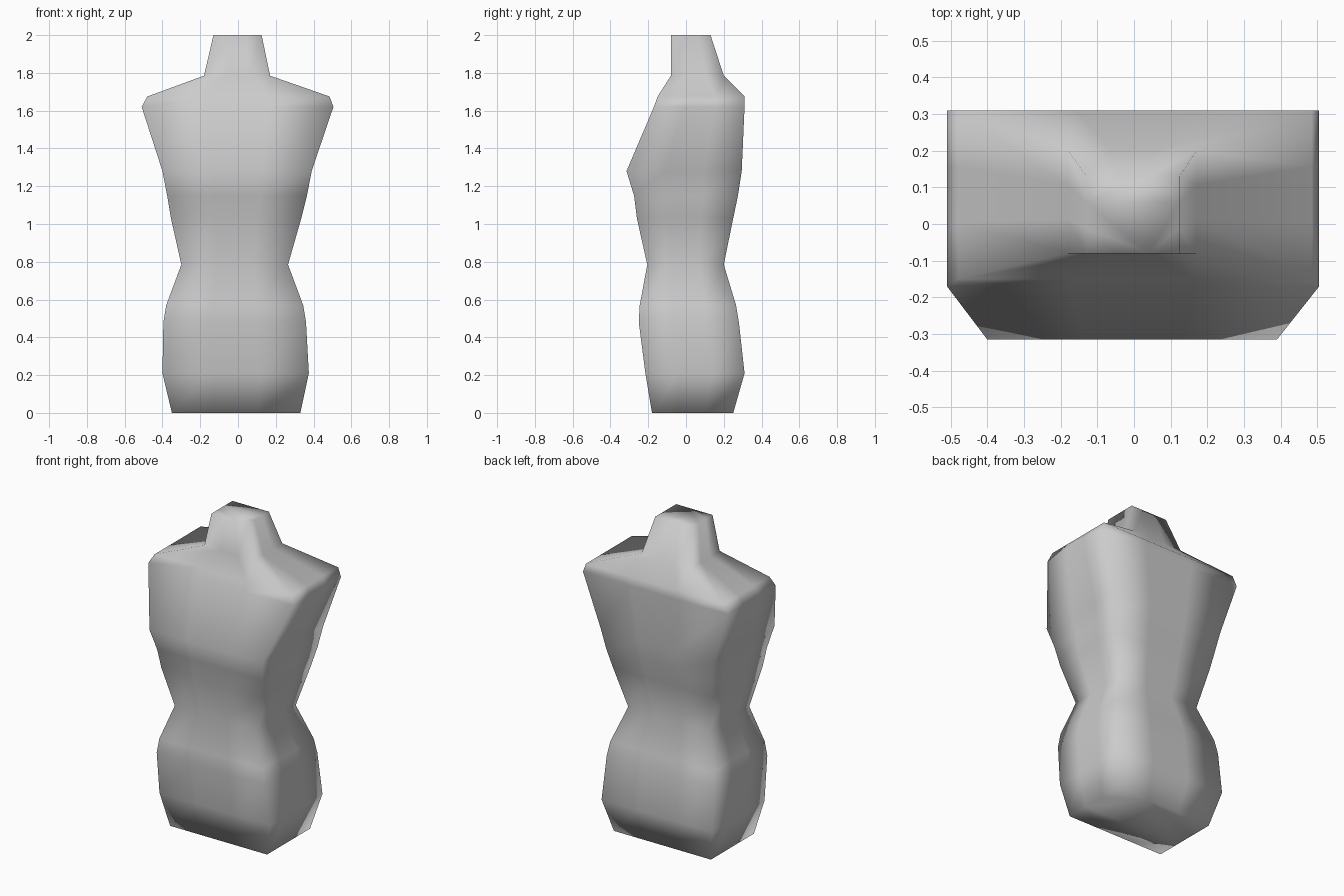
import bpy, bmesh

if "Cube" in bpy.data.objects:
    bpy.data.objects.remove(bpy.data.objects["Cube"])

# Cross-sections: height, left x, right x, front y, back y, armpit inset
SECTIONS = [
    (0.00, -0.35, 0.33, -0.18, 0.25, 0),
    (0.21, -0.40, 0.375, -0.215, 0.31, 0),
    (0.48, -0.395, 0.36, -0.25, 0.28, 0),
    (0.57, -0.38, 0.345, -0.245, 0.265, 0),
    (0.785, -0.30, 0.265, -0.205, 0.20, 0),
    (1.03, -0.355, 0.335, -0.26, 0.25, 0),
    (1.15, -0.375, 0.365, -0.275, 0.275, 0.01),
    (1.28, -0.40, 0.39, -0.315, 0.295, 0.02),
    (1.62, -0.51, 0.505, -0.17, 0.31, 0),
    (1.675, -0.48, 0.485, -0.15, 0.31, 0),
    (1.785, -0.18, 0.17, -0.08, 0.20, 0),
    (2.00, -0.13, 0.125, -0.08, 0.13, 0),
]
STEPS = 3  # segments per side of each section


def section_points(z, x0, x1, y0, y1, inset):
    """Walk round a boxy section, pulling the sides in at the armpit."""
    corners = [(x0, y0), (x1, y0), (x1, y1), (x0, y1)]
    pts = []
    for i, (ax, ay) in enumerate(corners):
        bx, by = corners[(i + 1) % 4]
        for k in range(STEPS):
            t = k / STEPS
            pull = inset * (i % 2) * (k > 0) * (-1 if ax > 0 else 1)
            pts.append((ax + (bx - ax) * t + pull, ay + (by - ay) * t, z))
    return pts


def loft(name, sections):
    """Skin the sections from bottom to top and close both ends."""
    bm = bmesh.new()
    rings = [[bm.verts.new(p) for p in section_points(*s)] for s in sections]
    n = len(rings[0])
    for low, high in zip(rings, rings[1:]):
        for i in range(n):
            j = (i + 1) % n
            bm.faces.new((low[i], low[j], high[j], high[i]))
    bm.faces.new(rings[0][::-1])
    bm.faces.new(rings[-1])
    bmesh.ops.recalc_face_normals(bm, faces=bm.faces)
    for f in bm.faces:
        f.smooth = True
    mesh = bpy.data.meshes.new(name)
    bm.to_mesh(mesh)
    bm.free()
    obj = bpy.data.objects.new(name, mesh)
    bpy.context.collection.objects.link(obj)
    return obj


# Torso dress form: hips, waist, chest, shoulders and neck in one skin
loft("torso_form", SECTIONS)
